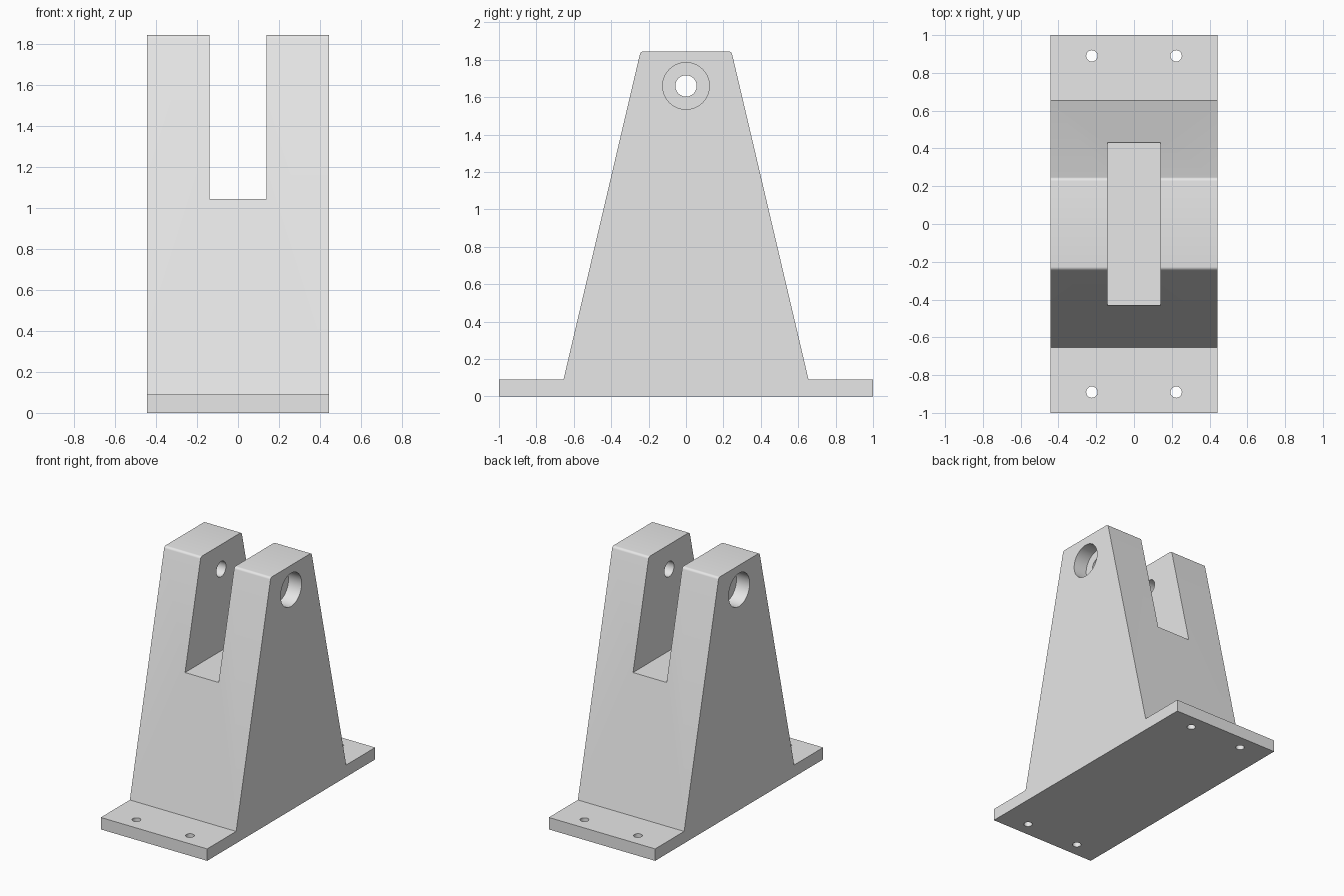
import bpy
import bmesh
import math
from mathutils import Matrix

if "Cube" in bpy.data.objects:
    bpy.data.objects.remove(bpy.data.objects["Cube"], do_unlink=True)

HALF_W = 0.443      # half width along x
BASE_H = 0.09       # base plate thickness
TOP = 1.845
SLOT = 0.14         # half width of the slot
SLOT_Z = 1.045
PIN_Z = 1.66

# Single grey material
grey = bpy.data.materials.new("light_grey")
grey.use_nodes = True
colour = (0.8, 0.8, 0.8, 1)
grey.diffuse_color = colour
grey.node_tree.nodes["Principled BSDF"].inputs["Base Color"].default_value = colour


def make_object(name, bm):
    bmesh.ops.recalc_face_normals(bm, faces=bm.faces)
    mesh = bpy.data.meshes.new(name)
    bm.to_mesh(mesh)
    bm.free()
    mesh.materials.append(grey)
    obj = bpy.data.objects.new(name, mesh)
    bpy.context.collection.objects.link(obj)
    return obj


def cylinder(name, centre, radius, length, axis="Z", sides=48):
    bm = bmesh.new()
    turn = Matrix.Rotation(math.pi / 2, 4, "Y") if axis == "X" else Matrix()
    bmesh.ops.create_cone(bm, cap_ends=True, segments=sides, radius1=radius,
                          radius2=radius, depth=length,
                          matrix=Matrix.Translation(centre) @ turn)
    return make_object(name, bm)


def box(name, centre, size):
    bm = bmesh.new()
    bmesh.ops.create_cube(bm, size=1, matrix=Matrix.Translation(centre)
                          @ Matrix.Diagonal((*size, 1)))
    return make_object(name, bm)


# Bracket body: side profile with base flanges, extruded across the width
half = [(1, 0), (1, BASE_H), (0.655, BASE_H), (0.243, TOP)]
profile = half + [(-y, z) for y, z in reversed(half)]
bm = bmesh.new()
face = bm.faces.new([bm.verts.new((-HALF_W, y, z)) for y, z in profile])
ext = bmesh.ops.extrude_face_region(bm, geom=[face])
new_verts = [g for g in ext["geom"] if isinstance(g, bmesh.types.BMVert)]
bmesh.ops.translate(bm, verts=new_verts, vec=(2 * HALF_W, 0, 0))

# Small rounding along the two top edges
top_edges = [e for e in bm.edges
             if all(v.co.z > TOP - 0.01 for v in e.verts)
             and abs(e.verts[0].co.x - e.verts[1].co.x) > HALF_W]
bmesh.ops.bevel(bm, geom=top_edges, offset=0.016, segments=6, profile=0.5,
                affect="EDGES")
bracket = make_object("clevis_bracket", bm)

# Slot, pin bore, counterbores and mounting holes
cutters = [
    box("slot_cutter", (0, 0, SLOT_Z + 0.5), (2 * SLOT, 2, 1)),
    cylinder("pin_bore_cutter", (0, 0, PIN_Z), 0.057, 2, "X"),
]
BORE_DEPTH = 0.11
for side in (-1, 1):
    cutters.append(cylinder("counterbore_cutter",
                            (side * (HALF_W - BORE_DEPTH + 0.25), 0, PIN_Z),
                            0.125, 0.5, "X", 64))
    for end in (-1, 1):
        cutters.append(cylinder("mounting_hole_cutter",
                                (side * 0.223, end * 0.89, BASE_H / 2),
                                0.03, 0.4, "Z", 32))

for cutter in cutters:
    cutter.hide_render = True
    mod = bracket.modifiers.new(cutter.name, "BOOLEAN")
    mod.operation = "DIFFERENCE"
    mod.solver = "EXACT"
    mod.object = cutter

# Apply the cuts and discard the cutters
bpy.context.view_layer.update()
graph = bpy.context.evaluated_depsgraph_get()
result = bpy.data.meshes.new_from_object(bracket.evaluated_get(graph))
bracket.modifiers.clear()
bracket.data = result
for cutter in cutters:
    bpy.data.objects.remove(cutter, do_unlink=True)

# Smooth curved walls, keep corners sharp
for obj in bpy.context.selected_objects:
    obj.select_set(False)
bracket.select_set(True)
bpy.context.view_layer.objects.active = bracket
bpy.ops.object.shade_smooth_by_angle(angle=math.radians(30))
